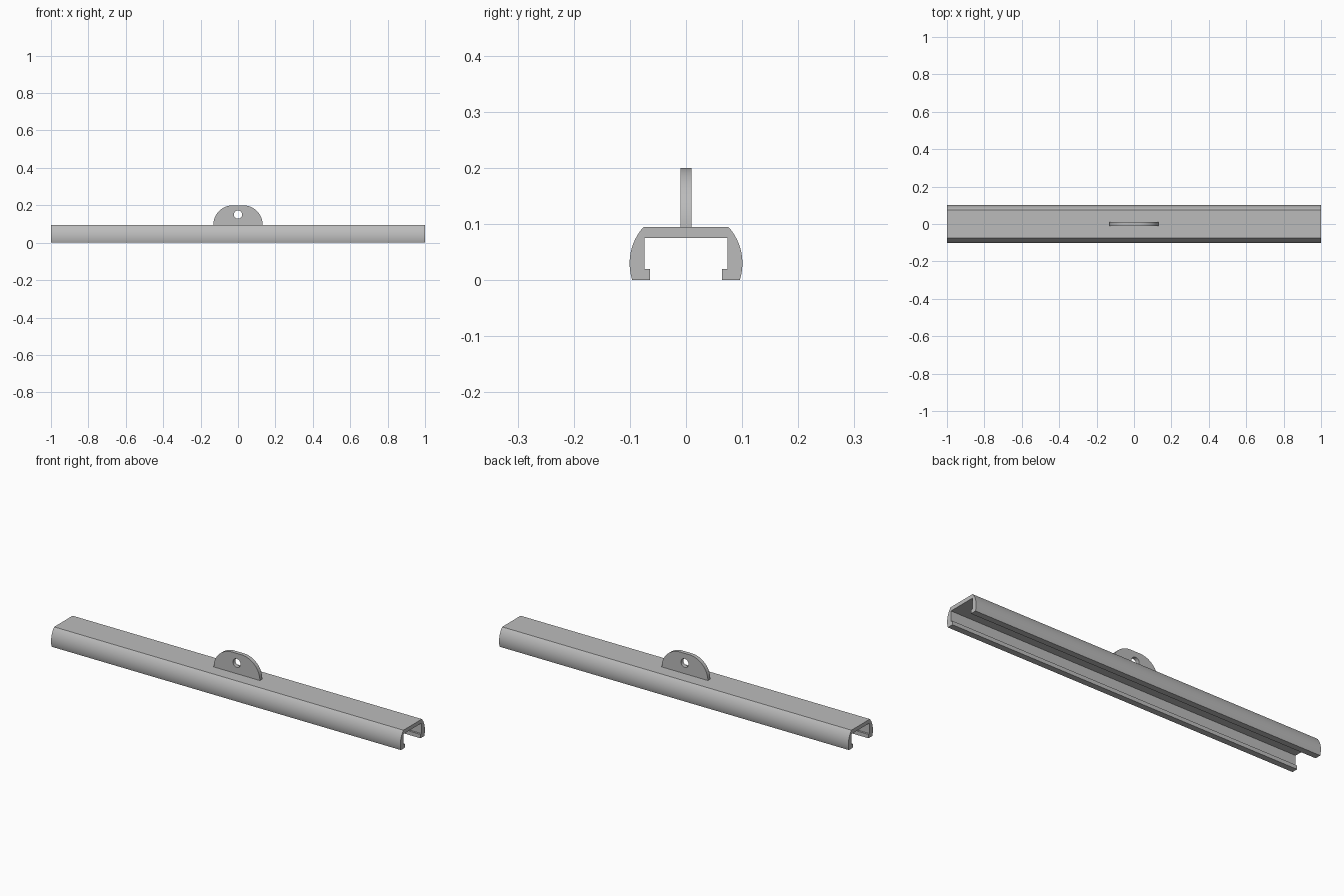
import bpy, bmesh
from math import sin, cos, asin, pi, radians
from mathutils import Vector

cube = bpy.data.objects.get("Cube")
if cube:
    bpy.data.objects.remove(cube, do_unlink=True)

grey = bpy.data.materials.new("plain_grey")
grey.use_nodes = True
colour = (0.5, 0.5, 0.5, 1)
grey.diffuse_color = colour
grey.node_tree.nodes["Principled BSDF"].inputs["Base Color"].default_value = colour


def arc(cx, cz, r, start, end, steps):
    """Points on a circular arc, both ends included."""
    angles = [start + (end - start) * i / steps for i in range(steps + 1)]
    return [(cx + r * cos(a), cz + r * sin(a)) for a in angles]


def extrude_loops(name, loops, to_3d, depth):
    """Fill outline loops (the later ones are holes) and extrude them by a vector."""
    bm = bmesh.new()
    edges = []
    for loop in loops:
        verts = [bm.verts.new(to_3d(*p)) for p in loop]
        edges += [bm.edges.new((v, verts[i - 1])) for i, v in enumerate(verts)]
    if len(loops) == 1:
        bm.faces.new(verts)
    else:
        bmesh.ops.triangle_fill(bm, edges=edges, use_beauty=True)
    result = bmesh.ops.extrude_face_region(bm, geom=bm.faces[:], use_keep_orig=True)
    moved = [g for g in result["geom"] if isinstance(g, bmesh.types.BMVert)]
    bmesh.ops.translate(bm, verts=moved, vec=Vector(depth))
    bmesh.ops.recalc_face_normals(bm, faces=bm.faces[:])
    mesh = bpy.data.meshes.new(name)
    bm.to_mesh(mesh)
    bm.free()
    mesh.materials.append(grey)
    obj = bpy.data.objects.new(name, mesh)
    bpy.context.collection.objects.link(obj)
    bpy.ops.object.select_all(action="DESELECT")
    obj.select_set(True)
    bpy.context.view_layer.objects.active = obj
    bpy.ops.object.shade_smooth_by_angle(angle=radians(30))
    return obj


# Channel rail: bowed outer walls, square inside, inward lips at the bottom
height, radius, bow_z = 0.095, 0.097, 0.03
half = arc(0.0035, bow_z, radius, asin((height - bow_z) / radius), asin(-bow_z / radius), 20)
half += [(0.064, 0), (0.064, 0.02), (0.074, 0.02), (0.074, 0.075)]
profile = half + [(-y, z) for y, z in reversed(half)]
extrude_loops("channel_rail", [profile], lambda y, z: (-1, y, z), (2, 0, 0))

# Hanging tab: rounded shoulders, short flat top, round hole
shoulder, tab_r = 0.027, 0.105
outline = arc(shoulder, height, tab_r, 0, pi / 2, 20) + arc(-shoulder, height, tab_r, pi / 2, pi, 20)
hole = arc(0, 0.15, 0.022, 0, 2 * pi, 32)[:-1]
extrude_loops("hanging_tab", [outline, hole], lambda x, z: (x, -0.01, z), (0, 0.02, 0))
